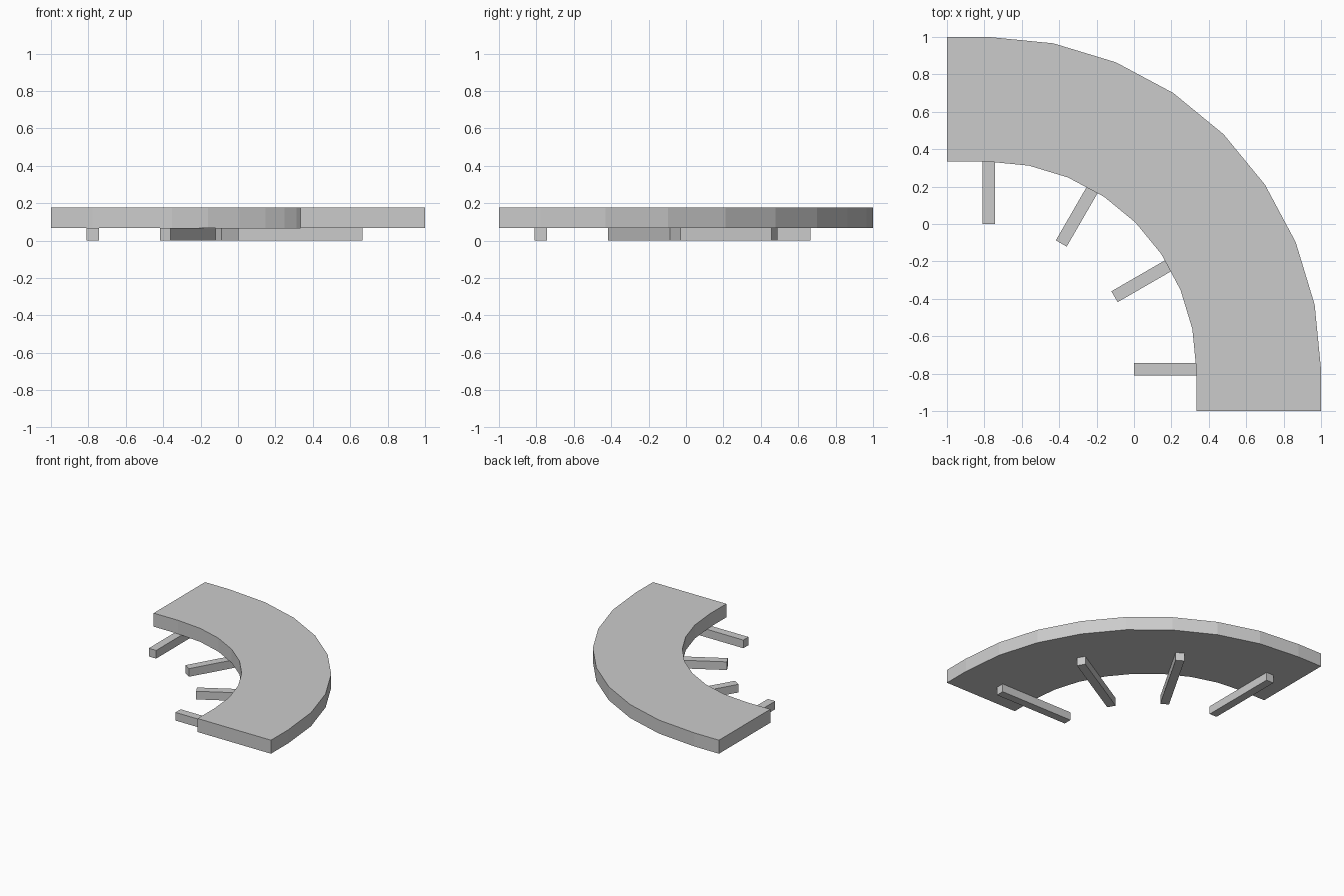
import bpy, bmesh, math
from mathutils import Matrix

if "Cube" in bpy.data.objects:
    bpy.data.objects.remove(bpy.data.objects["Cube"])

U = 1 / 9                      # modelling module
C = -7 * U                     # centre of the curve in x and y
OUTER, INNER = 16 * U, 10 * U
LEG, THICK = 0.067, U

grey = bpy.data.materials.new("plain grey")
grey.diffuse_color = (0.6, 0.6, 0.6, 1)
grey.use_nodes = True
grey.node_tree.nodes["Principled BSDF"].inputs["Base Color"].default_value = grey.diffuse_color


def finish(name, bm):
    bmesh.ops.recalc_face_normals(bm, faces=bm.faces)
    me = bpy.data.meshes.new(name)
    bm.to_mesh(me)
    bm.free()
    me.materials.append(grey)
    ob = bpy.data.objects.new(name, me)
    bpy.context.collection.objects.link(ob)


def edge(radius):
    # straight stub, eight-segment quarter arc, straight stub
    arc = [(C + radius * math.sin(a), C + radius * math.cos(a))
           for a in (i * math.pi / 16 for i in range(9))]
    return [(-1, C + radius)] + arc + [(C + radius, -1)]


# curved top slab
bm = bmesh.new()
rows = [[bm.verts.new((x, y, LEG)) for x, y in edge(r)] for r in (OUTER, INNER)]
faces = [bm.faces.new((rows[0][i], rows[0][i + 1], rows[1][i + 1], rows[1][i]))
         for i in range(len(rows[0]) - 1)]
top = bmesh.ops.extrude_face_region(bm, geom=faces, use_keep_orig=True)["geom"]
bmesh.ops.translate(bm, vec=(0, 0, THICK),
                    verts=[v for v in top if isinstance(v, bmesh.types.BMVert)])
finish("curved_top", bm)

# radial support bars, every 30 degrees
for i in range(4):
    bm = bmesh.new()
    bmesh.ops.create_cube(bm, size=1, matrix=(
        Matrix.Translation((C, C, LEG / 2))
        @ Matrix.Rotation(-math.radians(30 * i), 4, 'Z')
        @ Matrix.Translation((0, 10 * U, 0))
        @ Matrix.Diagonal((LEG, 6 * U, LEG, 1))))
    finish(f"support_bar_{i + 1}", bm)
